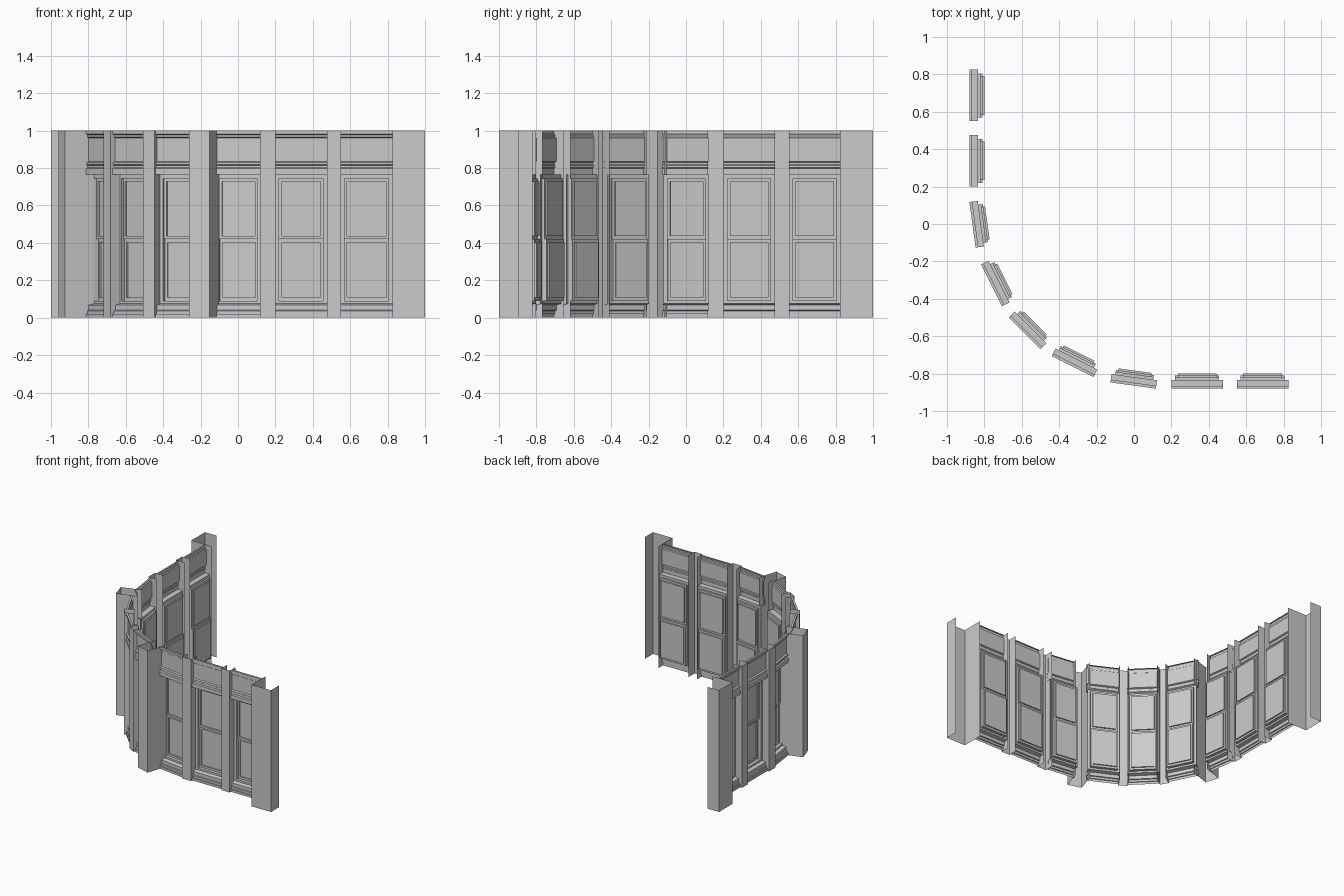
import bpy
import bmesh
from mathutils import Vector

cube = bpy.data.objects.get("Cube")
if cube:
    bpy.data.objects.remove(cube)

stone = bpy.data.materials.new("grey_stone")
stone.use_nodes = True
GREY = (0.6, 0.6, 0.6, 1)
stone.diffuse_color = GREY
stone.node_tree.nodes["Principled BSDF"].inputs["Base Color"].default_value = GREY


def finish(name, bm):
    bmesh.ops.remove_doubles(bm, verts=bm.verts, dist=0.0001)
    mesh = bpy.data.meshes.new(name)
    bm.to_mesh(mesh)
    bm.free()
    mesh.materials.append(stone)
    obj = bpy.data.objects.new(name, mesh)
    bpy.context.collection.objects.link(obj)


def axes(p, q):
    """Direction along the wall and the inward normal."""
    along = (Vector(q) - Vector(p)).normalized()
    return along, Vector((-along.y, along.x))


def wall_strip(name, path):
    """Full-height open sheet following a plan path."""
    bm = bmesh.new()
    for a, b in zip(path, path[1:]):
        corners = [(*a, 0), (*b, 0), (*b, 1), (*a, 1)]
        bm.faces.new([bm.verts.new(c) for c in corners])
    finish(name, bm)


# Moulding profiles as (depth, height), upward
BASE = [(0, 0), (0, .02), (.008, .02), (.008, .037), (.016, .04),
        (.016, .068), (.045, .075)]
CORNICE = [(.045, .765), (0, .765), (0, .797), (.008, .803), (.008, .815),
           (.003, .818), (.003, .83), (.015, .835), (.015, .96),
           (.008, .965), (.008, .978), (0, .982), (0, 1), (.015, 1)]


def bay(label, p, q):
    along, inward = axes(p, q)
    width = (Vector(q) - Vector(p)).length

    def place(u, d, z):
        v = Vector(p) + along * u + inward * d
        return (v.x, v.y, z)

    def quad(bm, pts):
        bm.faces.new([bm.verts.new(place(*c)) for c in pts])

    def rect(inset, low, high, d):
        right = width - inset
        return [(inset, d, low), (right, d, low), (right, d, high), (inset, d, high)]

    def rings(bm, rects, fill):
        for a, b in zip(rects, rects[1:]):
            for i in range(4):
                j = (i + 1) % 4
                quad(bm, [a[i], a[j], b[j], b[i]])
        if fill:
            quad(bm, rects[-1])

    # Mouldings below and above the window
    for part, profile in (("base", BASE), ("cornice", CORNICE)):
        bm = bmesh.new()
        for (d0, z0), (d1, z1) in zip(profile, profile[1:]):
            quad(bm, [(0, d0, z0), (width, d0, z0), (width, d1, z1), (0, d1, z1)])
        finish(f"{part}_{label}", bm)

    # Window surround with reveal
    bm = bmesh.new()
    rings(bm, [rect(0, .075, .765, .045), rect(.02, .09, .745, .045),
               rect(.02, .09, .745, .06)], False)
    finish(f"window_frame_{label}", bm)

    # Upper and lower sashes, the lower set further back
    for part, low, high, d in (("upper", .42, .745, .06), ("lower", .09, .42, .07)):
        bm = bmesh.new()
        rings(bm, [rect(.02, low, high, .06), rect(.02, low, high, d),
                   rect(.034, low + .017, high - .017, d),
                   rect(.034, low + .017, high - .017, d + .01)], True)
        finish(f"{part}_sash_{label}", bm)


def pilaster(name, p, q, out, back, widen=0):
    along, inward = axes(p, q)
    a = Vector(p) - along * widen
    b = Vector(q) + along * widen
    wall_strip(name, [a + inward * back, a - inward * out,
                      b - inward * out, b + inward * back])


# Window bays in plan, mirrored across the diagonal of the corner
half = [((-.44, -.706), (-.217, -.818)), ((-.126, -.847), (.117, -.88)),
        ((.2, -.88), (.475, -.88)), ((.55, -.88), (.825, -.88))]
mirrored = [(b[::-1], a[::-1]) for a, b in reversed(half)]
bays = mirrored + [((-.67, -.5), (-.5, -.67))] + half

for n, (p, q) in enumerate(bays):
    bay(n + 1, p, q)

# Pilasters in the gaps, with two deep ones where the curve begins
for n, (left, right) in enumerate(zip(bays, bays[1:])):
    if n in (2, 5):
        pilaster(f"deep_pilaster_{n + 1}", left[1], right[0], .115, .05, .01)
    else:
        pilaster(f"pilaster_{n + 1}", left[1], right[0], .015, .06)

# End piers
pier = [(.825, -.82), (.825, -1), (1, -1), (1, -.895)]
wall_strip("end_pier_front", pier)
wall_strip("end_pier_side", [c[::-1] for c in reversed(pier)])
